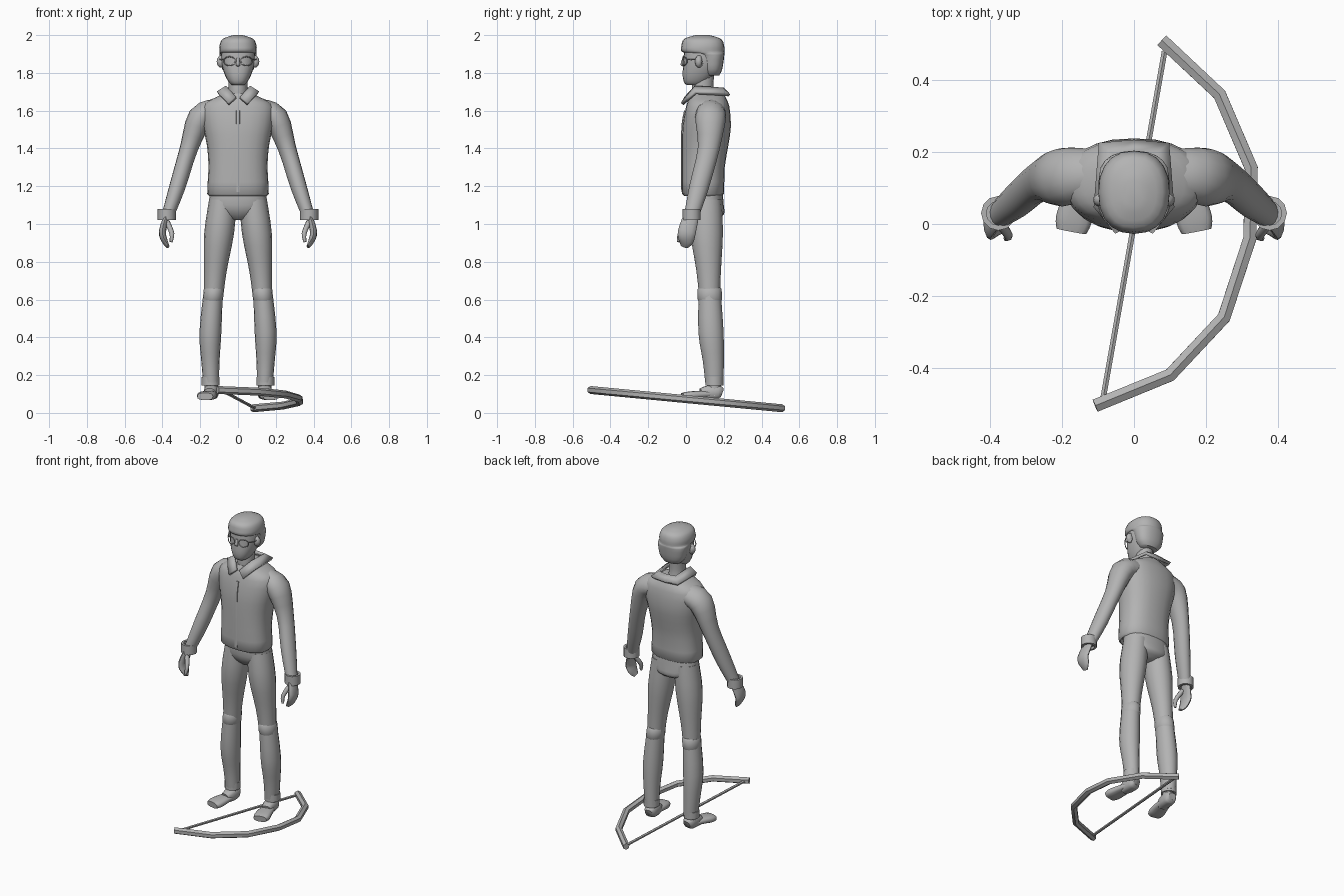
import bpy, bmesh, math
from mathutils import Vector

if "Cube" in bpy.data.objects:
    bpy.data.objects.remove(bpy.data.objects["Cube"])

shade = 0.45
grey = bpy.data.materials.new("plain_grey")
grey.use_nodes = True
grey.diffuse_color = (shade, shade, shade, 1)
grey.node_tree.nodes["Principled BSDF"].inputs["Base Color"].default_value = (shade, shade, shade, 1)

AXIS_X, AXIS_Y, AXIS_Z = Vector((1, 0, 0)), Vector((0, 1, 0)), Vector((0, 0, 1))


def finish(name, bm, angle):
    bmesh.ops.recalc_face_normals(bm, faces=bm.faces)
    mesh = bpy.data.meshes.new(name)
    bm.to_mesh(mesh)
    bm.free()
    mesh.materials.append(grey)
    ob = bpy.data.objects.new(name, mesh)
    bpy.context.collection.objects.link(ob)
    bpy.ops.object.select_all(action='DESELECT')
    ob.select_set(True)
    bpy.context.view_layer.objects.active = ob
    bpy.ops.object.shade_smooth_by_angle(angle=math.radians(angle))
    return ob


def smooth_rings(rings, steps):
    """Fill in rings between the given ones along a Catmull-Rom curve."""
    keys = [Vector(ring) for ring in rings]
    keys = [keys[0]] + keys + [keys[-1]]
    result = []
    for before, start, end, after in zip(keys, keys[1:], keys[2:], keys[3:]):
        for step in range(steps):
            t = step / steps
            leave, arrive = (end - before) / 2, (after - start) / 2
            bend = 3 * (end - start) - 2 * leave - arrive
            twist = 2 * (start - end) + leave + arrive
            result.append(start + leave * t + bend * t ** 2 + twist * t ** 3)
    return result + [keys[-1]]


def loft(name, rings, sides=16, power=2, level=False, across=AXIS_X, steps=3, angle=50):
    """Skin rings of (x, y, z, half width, half depth), level or square to the path."""
    bm = bmesh.new()
    rings = smooth_rings(rings, steps)
    centres = [Vector(ring[:3]) for ring in rings]
    last = len(rings) - 1
    loops = []
    for i, (centre, ring) in enumerate(zip(centres, rings)):
        along = centres[min(i + 1, last)] - centres[max(i - 1, 0)]
        along = AXIS_Z if level else along.normalized()
        u = (across - along * across.dot(along)).normalized()
        v = along.cross(u)
        loop = []
        for k in range(sides):
            turn = math.tau * k / sides
            c, s = math.cos(turn), math.sin(turn)
            wide = math.copysign(abs(c) ** (2 / power), c) * ring[3]
            deep = math.copysign(abs(s) ** (2 / power), s) * ring[4]
            loop.append(bm.verts.new(centre + u * wide + v * deep))
        loops.append(loop)
    for low, high in zip(loops, loops[1:]):
        for k in range(sides):
            after = (k + 1) % sides
            bm.faces.new((low[k], low[after], high[after], high[k]))
    bm.faces.new(loops[0])
    bm.faces.new(loops[-1])
    return finish(name, bm, angle)


def stack(name, levels, **options):
    """Level rings on the centre line, as (height, front, back, half width)."""
    rings = [(0, (front + back) / 2, z, half, (back - front) / 2) for z, front, back, half in levels]
    return loft(name, rings, level=True, **options)


def tube(name, path, aspect=1, mirror=1, **options):
    """Rings of (x, y, z, radius), with the depth in proportion to the radius."""
    rings = [(mirror * x, y, z, radius, radius * aspect) for x, y, z, radius in path]
    return loft(name, rings, **options)


def cuff(name, x, y, bottom, top, radius):
    """A turned-back band, hollow at both ends."""
    inner = radius * 0.7
    lip = (top - bottom) / 4
    profile = [(bottom + lip, inner), (bottom, inner), (bottom, radius),
               (top, radius), (top, inner), (top - lip, inner)]
    tube(name, [(x, y, z, r) for z, r in profile], sides=12, level=True, steps=1, angle=40)


# Jacket with its open hem, and the front placket
stack("jacket", [(1.2, 0, .18, .14), (1.16, 0, .18, .14), (1.16, -.02, .2, .163), (1.3, -.022, .205, .156),
                 (1.42, -.022, .225, .165), (1.52, -.018, .238, .185), (1.62, 0, .23, .19),
                 (1.66, .015, .215, .14), (1.69, .03, .2, .075)], sides=24, power=2.4, steps=2)
stack("placket", [(1.17, -.025, 0, .01), (1.4, -.027, 0, .01), (1.53, -.023, 0, .01), (1.6, -.01, .01, .01)],
      sides=8, power=4)

# Collar, a folded band from its inner upper edge to its outer lower edge
half = [((0, .195, 1.715), (0, .228, 1.68)), ((.055, .19, 1.715), (.095, .222, 1.685)),
        ((.06, .05, 1.725), (.108, .05, 1.695)), ((.01, 0, 1.67), (.05, -.02, 1.635))]
mirrored = [[(-x, y, z) for x, y, z in pair] for pair in half[:0:-1]]
bm = bmesh.new()
edges = [[bm.verts.new(point) for point in pair] for pair in mirrored + half]
for (a, b), (c, d) in zip(edges, edges[1:]):
    bm.faces.new((a, b, d, c))
collar = finish("collar", bm, 30)
thickness = collar.modifiers.new("thickness", 'SOLIDIFY')
thickness.thickness = 0.018
thickness.offset = 0

# Neck, head, nose and hair
stack("neck", [(1.62, .04, .17, .06), (1.7, .03, .145, .05), (1.8, .04, .15, .05)])
stack("head", [(1.735, .005, .09, .03), (1.75, -.01, .11, .048), (1.79, -.018, .15, .07),
               (1.85, -.014, .18, .088), (1.92, -.01, .18, .09), (1.96, 0, .17, .075)], sides=20, power=2.3)
tube("nose", [(0, -.01, 1.88, .008), (0, -.018, 1.845, .011), (0, -.01, 1.835, .008)], sides=8, level=True)
stack("hair", [(1.785, .1, .175, .055), (1.82, .085, .192, .083), (1.895, .06, .203, .097),
               (1.91, -.02, .203, .098), (1.945, -.024, .202, .098), (1.98, -.01, .185, .08),
               (2, .05, .125, .025)], sides=20, power=2.3)

# Seat of the trousers
stack("trouser_seat", [(1.02, .07, .15, .03), (1.05, .04, .2, .11), (1.1, .02, .2, .153),
                       (1.2, .02, .19, .14)], sides=20, power=2.3)

for side, mirror in (("left", 1), ("right", -1)):
    def part(name, path, aspect=1, **options):
        tube(side + "_" + name, path, aspect, mirror, **options)

    # Ear and spectacles
    part("ear", [(.08, .07, 1.86, .02), (.095, .07, 1.86, .022), (.105, .08, 1.86, .01)],
         1.5, sides=10, across=AXIS_Y)
    turns = [math.tau * k / 16 for k in range(17)]
    rim = [(.045 + .03 * math.cos(t), -.015 + .02 * max(0, math.cos(t)), 1.862 + .024 * math.sin(t), .003)
           for t in turns]
    part("spectacle_rim", rim, sides=5, across=AXIS_Y, steps=1)
    part("spectacle_arm", [(.075, .005, 1.87, .003), (.095, .04, 1.87, .003), (.096, .08, 1.88, .003)],
         sides=5, across=AXIS_Z)

    # Sleeve, cuff and hand
    part("sleeve", [(.12, .14, 1.6, .06), (.2, .13, 1.56, .068), (.26, .12, 1.4, .048),
                    (.32, .07, 1.2, .043), (.37, .03, 1.05, .033)], 1.2)
    cuff(side + "_wrist_cuff", mirror * .377, .03, 1.02, 1.08, .048)
    part("palm_and_fingers", [(.375, .03, 1.05, .016), (.4, .005, .96, .019), (.388, 0, .91, .016),
                              (.37, -.01, .88, .008)], 2.5, sides=12)
    part("thumb", [(.375, .005, 1.01, .015), (.35, -.03, .95, .013), (.355, -.04, .905, .008)], sides=8)

    # Trouser leg, knee pad and ankle cuff
    part("thigh", [(.08, .11, 1.13, .073), (.1, .11, .95, .079), (.12, .12, .75, .06), (.13, .125, .6, .05)],
         1.08, level=True)
    part("shin", [(.13, .125, .66, .05), (.146, .132, .43, .058), (.146, .145, .27, .048), (.142, .15, .16, .042)],
         1.15, level=True)
    part("knee_pad", [(.128, .125, .665, .046), (.128, .125, .655, .053), (.133, .127, .6, .054),
                      (.133, .127, .588, .047)], 1.2, level=True, steps=1)
    cuff(side + "_ankle_cuff", mirror * .145, .15, .145, .19, .048)

    # Ankle and shoe, from heel to toe
    part("ankle", [(.142, .15, .09, .036), (.142, .15, .17, .036)], level=True, sides=12)
    part("shoe_heel", [(.138, .19, .105, .025), (.14, .17, .11, .037), (.143, .12, .108, .038),
                       (.15, .08, .1, .03)], sides=14, power=2.8)
    part("shoe_toe", [(.143, .13, .1, .035), (.156, .06, .096, .046), (.168, .01, .09, .05),
                      (.174, -.02, .087, .042)], .45, sides=14, power=2.8)


# Bow lying at a slight tilt, with its string
def lying(points, radius):
    return [(x, y, .073 - y / 10.5, radius) for x, y in points]


limb = [(-.108, -.505), (.1, -.42), (.25, -.26), (.322, -.04), (.326, .155), (.238, .36), (.078, .51)]
tube("bow_limb", lying(limb, .021), sides=6, across=AXIS_Z, steps=1, angle=25)
tube("bow_string", lying([(-.085, -.48), (.085, .48)], .009), sides=6, across=AXIS_Z, steps=1, angle=25)
